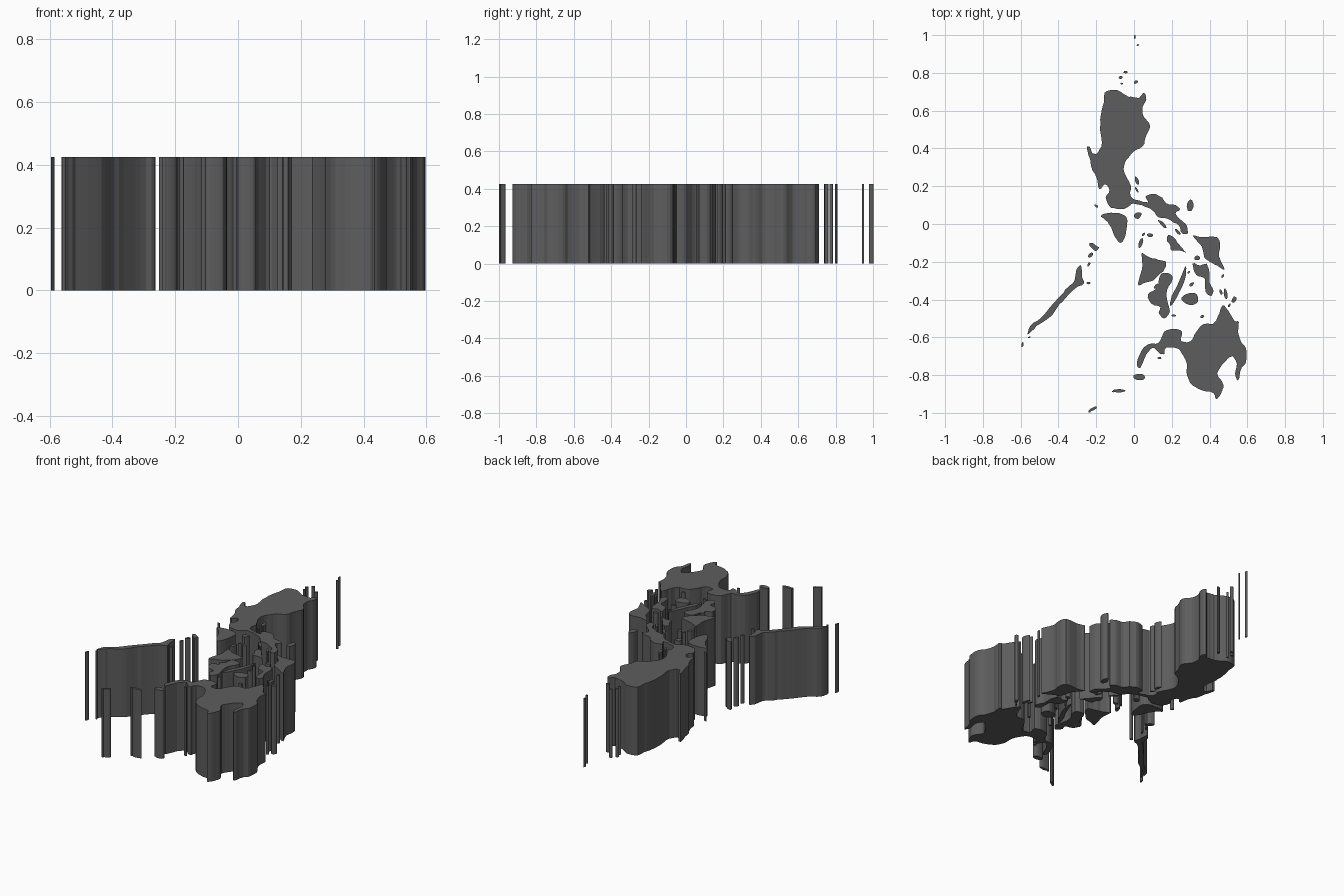
import bpy, bmesh, math, random
from mathutils import Vector

random.seed(4)
HEIGHT = 0.425
dark = bpy.data.materials.new("dark_grey")
dark.diffuse_color = (0.11, 0.11, 0.11, 1)


def smooth(pts, steps=3, rough=0.0):
    """Closed Catmull-Rom loop through the coast points, slightly ragged in between."""
    out, n = [], len(pts)
    for i in range(n):
        a, b, c, d = (pts[(i + k) % n] for k in (-1, 0, 1, 2))
        for s in range(steps):
            t = s / steps
            p = 0.5 * (2 * b + (c - a) * t + (2 * a - 5 * b + 4 * c - d) * t * t
                       + (3 * b - a - 3 * c + d) * t ** 3)
            if s:
                p += Vector((random.uniform(-rough, rough), random.uniform(-rough, rough)))
            out.append(p)
    return out


def extrude(name, loops):
    """Straight-walled prisms standing on z = 0."""
    bm = bmesh.new()
    for loop in loops:
        face = bm.faces.new([bm.verts.new((p.x, p.y, 0)) for p in loop])
        res = bmesh.ops.extrude_face_region(bm, geom=[face], use_keep_orig=True)
        top = [v for v in res["geom"] if isinstance(v, bmesh.types.BMVert)]
        bmesh.ops.translate(bm, verts=top, vec=(0, 0, HEIGHT))
    bmesh.ops.recalc_face_normals(bm, faces=bm.faces)
    mesh = bpy.data.meshes.new(name)
    bm.to_mesh(mesh)
    bm.free()
    mesh.materials.append(dark)
    bpy.context.collection.objects.link(bpy.data.objects.new(name, mesh))


def island(name, *c):
    """Coast given as x, y pairs in hundredths."""
    pts = [Vector((c[i], c[i + 1])) / 100 for i in range(0, len(c), 2)]
    extrude(name, [smooth(pts, 3, 0.0022)])


def islets(name, *specs):
    """Irregular small islands: x, y, length, width (hundredths), angle (degrees)."""
    loops = []
    for x, y, l, w, ang in specs:
        ca, sa = math.cos(math.radians(ang)), math.sin(math.radians(ang))
        pts = []
        for k in range(7):
            a = math.tau * k / 7
            r = random.uniform(0.9, 1.2) / 2
            u, v = l * r * math.cos(a), w * r * math.sin(a)
            pts.append(Vector((x + u * ca - v * sa, y + u * sa + v * ca)) / 100)
        loops.append(smooth(pts, 2))
    extrude(name, loops)


# Large northern island with its south-eastern peninsula
island("north_main_island",
       -15.5, 69.5, -12, 71, -8, 70.5, -4, 68, 0, 67, 3, 67, 5.3, 69.5, 6.5, 66, 4.5, 62,
       5, 57, 8.5, 52, 6.5, 47, 4.5, 41, 0, 38.5, -4, 34, -5.5, 29, -3.5, 24, -1.5, 20,
       -2, 16, 0, 13, 4, 12, 7.5, 11.5, 6, 14.5, 10, 16, 15, 14, 17, 11, 22, 10, 24.5, 8,
       22, 5.5, 25, 2, 28, -1, 28.5, -5, 25.5, -5, 24, -1, 20, 1.5, 17, 3, 13, 3.5,
       10, 7, 5, 9.5, 2, 10.3, -1.5, 10.5, -4, 8.5, -9, 8, -13, 9.5, -15, 14, -13, 18,
       -15.5, 21, -18.5, 18.5, -20, 25, -22.5, 30, -23.5, 35, -25, 40, -23.5, 41,
       -22, 37.5, -19, 38, -17, 43, -18, 50, -17.5, 58, -16, 64)

# Large southern island
island("south_main_island",
       47, -43, 50, -46, 53, -51, 55.5, -52, 55, -57, 57, -63, 59.3, -66, 59.3, -73, 57, -76,
       55, -83, 53.5, -79, 54.5, -74, 52, -70, 48, -73, 44, -79, 47.3, -85, 46, -90,
       43.5, -92.8, 42, -89.5, 36, -88, 31, -85.5, 28, -80, 28, -74, 25, -68, 23, -66,
       17, -65.5, 16, -69, 13, -68, 10, -65.5, 6.5, -69, 3.5, -76, 1.5, -74, 4, -67,
       8, -63.5, 13, -63, 16, -57, 21, -55.5, 25.5, -57, 25, -62, 30, -62, 33, -57,
       37, -53, 41.5, -53, 44, -50, 45.5, -46)

# Long western island
island("west_long_island",
       -56.3, -58.5, -55, -54, -49, -49.5, -44, -43.5, -39, -38, -35, -33.5, -31.5, -30,
       -30.5, -24, -28, -22, -27.5, -28, -26.5, -31.5, -31, -34, -36.5, -39.5, -40.5, -44,
       -43.5, -48.5, -50, -53, -54, -56.5)

# Central islands
island("central_west_island", -17.5, 4.5, -12, 6, -6, 5, -3.5, 2, -4.5, -6, -7, -10,
       -10, -7, -12, -2, -15, 2)
island("central_triangle_island", 4, -15.5, 8, -17.5, 13, -19, 17, -20, 16, -24, 13, -27,
       10, -30, 6, -31, 2.5, -32.5, 3, -28, 4.5, -22)
island("central_boot_island", 14, -27, 18, -26, 20.5, -29, 17.5, -35, 17.5, -40, 19, -46,
       16, -50, 13, -47, 14, -44, 9, -42, 7.5, -37, 12, -34)
island("central_slim_island", 27.5, -22, 26.8, -30, 24, -36, 20, -43, 19, -42, 21, -36, 24, -30)
island("central_round_island", 25, -40, 28, -37, 33, -37, 34, -41, 30, -43)
island("east_lower_island", 31, -21, 35, -22, 38.5, -21, 40, -26, 40, -31, 42, -35, 41, -38,
       38, -36, 37.5, -29, 33, -27)
island("east_upper_island", 31, -6, 36, -7, 44, -7, 45.5, -12, 45, -17, 48, -24, 44, -22,
       40, -20, 37, -17, 36, -12)
island("middle_hook_island", 18, -6, 21, -7, 24, -11, 27.5, -15, 24, -14, 20, -14, 19, -11, 17.5, -9)
island("north_east_island", 28, 10, 30, 13, 31.5, 10, 30.5, 7, 28.5, 7)

# Small islands
islets("far_north_islets", (0.5, 99, 2, 0.9, 90), (2, 94.7, 1.2, 0.9, 40),
       (-4.5, 80.4, 2, 1.3, 0), (-7, 77.6, 2.2, 1.5, 30), (1, 75.2, 2.2, 1.6, 40),
       (-6.5, 74.3, 1.4, 0.9, 0))
islets("upper_islets", (1.5, 23, 4, 1.8, 110), (2, 4.5, 4, 3, 30), (-20, 9.5, 2.4, 1.2, -30),
       (1.5, 18, 3, 1, 120), (15, 0, 6, 1.6, -45))
islets("middle_islets", (3.5, -10, 5, 2, 70), (8.5, -6, 3, 2, 0), (23, -4, 4, 1.5, -50),
       (12, -33, 3, 2, 40), (33.5, -18, 3, 2.4, 0), (30.5, -32, 3, 1.5, 40),
       (5, -5.5, 2, 1.2, 50), (29, -25.5, 2, 1, 50))
islets("western_islets", (-21.5, -12, 6, 2.5, -40), (-19.5, -12.5, 2, 1.2, 0),
       (-23, -16.5, 3, 1.8, 50), (-24, -31.3, 2.2, 1.2, 0), (-24, -21.5, 2.2, 1.2, 60),
       (-59, -63.8, 2.6, 1, 80), (-55.5, -60, 1.2, 0.8, 20))
islets("eastern_islets", (48.5, -37, 6, 1.8, 100), (53, -40, 3.2, 2, 60),
       (46, -36, 3, 1.4, 110), (36, -49, 2, 1.5, 30), (21, -48.5, 2.2, 1.3, 0),
       (50.5, -43, 2, 1, 60), (47, -27.5, 2, 1, 60))
islets("southern_islets", (3, -81, 6, 3.4, 0), (-8, -88.3, 6, 1.8, 0),
       (-22, -98.1, 5, 1.5, 28), (-11, -88.7, 1.2, 0.8, 0), (13.5, -71, 2, 1, 0),
       (-23.5, -99.5, 1.2, 0.8, 0))
